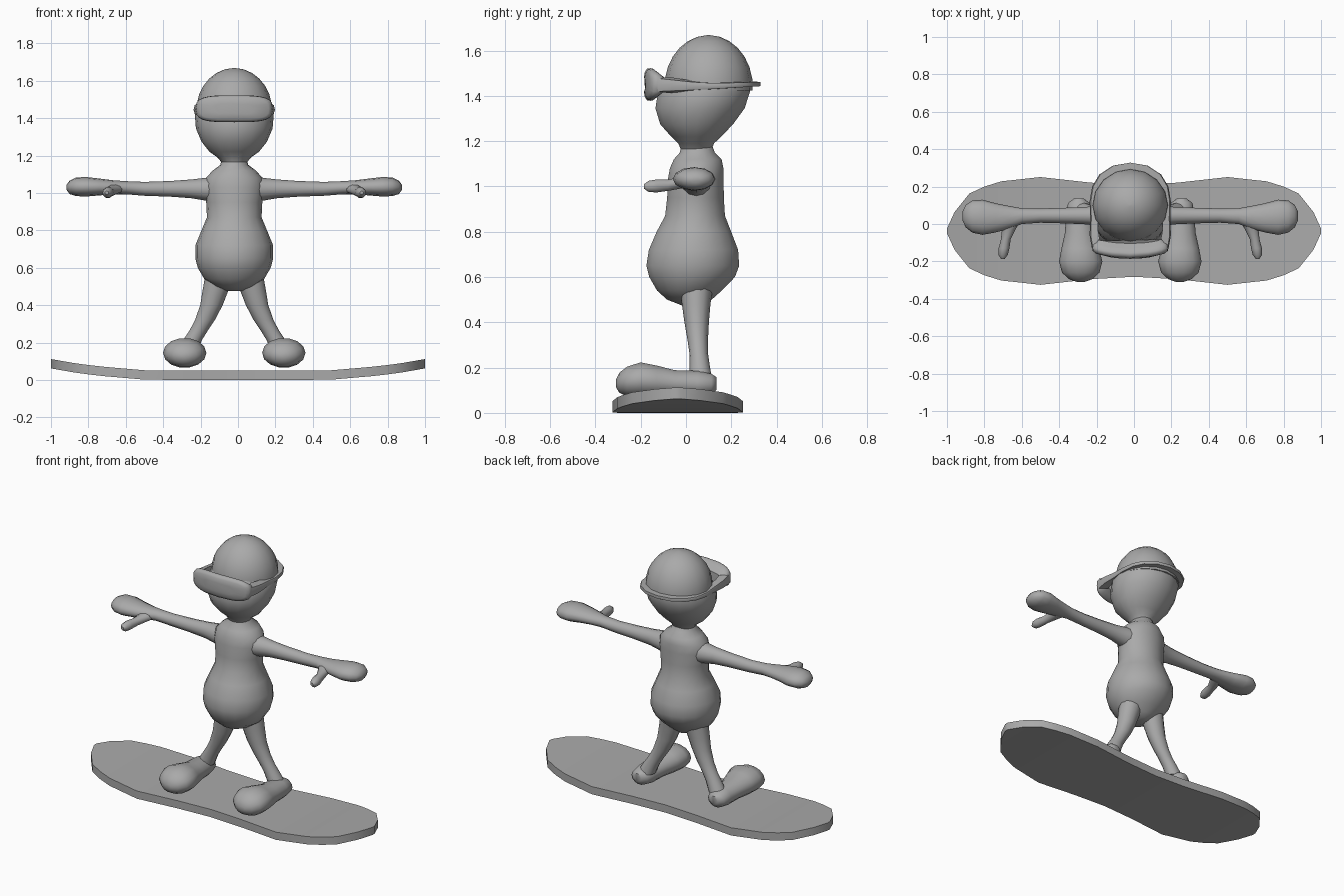
import bpy, bmesh, math
from mathutils import Vector

CX = -0.02  # the rider stands slightly off the board's middle

grey = bpy.data.materials.new("plain grey")
grey.diffuse_color = (0.4, 0.4, 0.4, 1)


def finish(name, bm, smooth=True):
    bmesh.ops.recalc_face_normals(bm, faces=bm.faces)
    mesh = bpy.data.meshes.new(name)
    bm.to_mesh(mesh)
    bm.free()
    obj = bpy.data.objects.new(name, mesh)
    bpy.context.collection.objects.link(obj)
    mesh.materials.append(grey)
    if smooth:
        bpy.ops.object.select_all(action='DESELECT')
        obj.select_set(True)
        bpy.context.view_layer.objects.active = obj
        bpy.ops.object.shade_smooth_by_angle(angle=math.radians(50))
    return obj


def skin_rings(bm, rings, closed=False):
    """Join equal point loops with quads; cap the ends unless closed."""
    loops = [[bm.verts.new(p) for p in ring] for ring in rings]
    pairs = list(zip(loops, loops[1:]))
    if closed:
        pairs.append((loops[-1], loops[0]))
    for a, b in pairs:
        n = len(a)
        for i in range(n):
            j = (i + 1) % n
            bm.faces.new((a[i], a[j], b[j], b[i]))
    if not closed:
        bm.faces.new(loops[0])
        bm.faces.new(loops[-1])


def loft(name, rings, u, v, sides):
    """rings: (centre, radius along u, radius along v)"""
    u, v = Vector(u), Vector(v)
    turns = [2 * math.pi * i / sides for i in range(sides)]
    bm = bmesh.new()
    skin_rings(bm, [[Vector(c) + u * a * math.cos(t) + v * b * math.sin(t) for t in turns]
                    for c, a, b in rings])
    return finish(name, bm)


X, Y, Z = (1, 0, 0), (0, 1, 0), (0, 0, 1)

# Snowboard: (x, half width, height of underside)
half = [(0, .245, 0), (.23, .258, 0), (.5, .288, .002), (.71, .265, .02),
        (.8, .237, .03), (.88, .2, .041), (.96, .1, .055), (1, .012, .062)]
stations = [(-x, w, z) for x, w, z in half[:0:-1]] + half
bm = bmesh.new()
skin_rings(bm, [[(x, -.037 - w, z), (x, -.037 + w, z),
                 (x, -.037 + w, z + .05), (x, -.037 - w, z + .05)] for x, w, z in stations])
finish("snowboard", bm)

# Torso: (z, y, x radius, y radius)
torso = [(.475, .03, .04, .05), (.5, .015, .1, .1), (.54, .015, .16, .145),
         (.6, .027, .195, .192), (.65, .03, .208, .208), (.72, .033, .208, .2),
         (.8, .035, .175, .167), (.87, .04, .146, .134), (.95, .042, .15, .127),
         (1.03, .043, .16, .125), (1.08, .047, .152, .12), (1.12, .052, .115, .107),
         (1.15, .05, .075, .078), (1.2, .045, .06, .065)]
loft("torso", [((CX, y, z), a, b) for z, y, a, b in torso], X, Y, 18)

# Head
head = [(1.16, .045, .065, .068), (1.19, .045, .09, .08), (1.22, .045, .132, .112),
        (1.274, .047, .175, .163), (1.345, .062, .205, .2), (1.42, .08, .211, .206),
        (1.47, .09, .19, .185)]
loft("head", [((CX, y, z), a, b) for z, y, a, b in head], X, Y, 18)

# Cap dome
dome = []
for i in range(8):
    t = math.radians(-4 + i * 13.2)
    r = max(math.cos(t), .02)
    dome.append(((CX, .1, 1.44 + .228 * math.sin(t)), .203 * r, .195 * r))
loft("cap_dome", dome, X, Y, 16)

# Goggle strap and rear brim: (x, y, height, half thickness)
side = [(.2, -.125, 1.448, .036), (.211, -.06, 1.446, .03), (.208, .03, 1.443, .022),
        (.211, .12, 1.443, .016), (.198, .2, 1.446, .014), (.16, .265, 1.449, .013),
        (.09, .312, 1.451, .012)]
path = side + [(0, .328, 1.452, .012)] + [(-x, y, z, h) for x, y, z, h in side[::-1]]
bm = bmesh.new()
rings = []
for x, y, z, h in path:
    ix, iy = x * .82, .06 + (y - .06) * .75
    rings.append([(CX + ix, iy, z - h), (CX + x, y, z - h * .8),
                  (CX + x * 1.03, y, z), (CX + x, y, z + h * .8), (CX + ix, iy, z + h)])
skin_rings(bm, rings)
finish("strap_and_brim", bm)

# Goggles: rounded lens outline, bowed around the face
outline = []
for i in range(24):
    t = 2 * math.pi * i / 24
    c, s = math.cos(t), math.sin(t)
    outline.append((math.copysign(abs(c) ** .55, c), math.copysign(abs(s) ** .6, s)))
bm = bmesh.new()
rings = []
for y, k, kz in [(-.075, .88, .45), (-.1, .97, .72), (-.125, 1, 1), (-.142, .98, .97),
                 (-.152, .9, .76), (-.156, .5, .4)]:
    rings.append([(CX + .205 * k * a, y - .03 * (1 - (k * a) ** 2), 1.45 + .072 * kz * b)
                  for a, b in outline])
skin_rings(bm, rings)
finish("goggles", bm)

# Limbs, one set per side
arm = [(.1, .045, 1.02, .075, .07), (.16, .045, 1.02, .06, .06), (.23, .045, 1.022, .047, .05),
       (.34, .045, 1.022, .042, .042), (.48, .045, 1.022, .038, .037),
       (.58, .042, 1.028, .042, .035), (.65, .035, 1.03, .062, .038),
       (.72, .033, 1.032, .078, .045), (.79, .036, 1.033, .094, .052),
       (.845, .04, 1.033, .086, .05), (.88, .042, 1.03, .06, .036), (.896, .043, 1.03, .025, .014)]
thumb = [(.635, .02, 1.025, .05, .028), (.65, -.03, 1.015, .036, .027),
         (.665, -.08, 1.005, .026, .026), (.675, -.13, 1.002, .029, .03),
         (.68, -.165, 1, .025, .026), (.681, -.186, 1, .01, .01)]
leg = [(.08, .045, .56, .075, .075), (.1, .045, .48, .069, .063), (.122, .047, .4, .06, .054),
       (.157, .052, .32, .053, .045), (.19, .056, .265, .049, .041),
       (.222, .06, .215, .05, .044), (.255, .065, .15, .055, .05)]
foot = [(.275, .135, .13, .028, .028), (.275, .112, .126, .058, .048),
        (.272, .05, .127, .07, .06), (.27, -.05, .13, .08, .06), (.268, -.13, .138, .1, .073),
        (.265, -.2, .145, .116, .08), (.265, -.26, .138, .1, .068),
        (.265, -.295, .133, .062, .045), (.265, -.31, .13, .02, .015)]
parts = [("arm", arm, Y, Z, 12), ("thumb", thumb, X, Z, 10),
         ("leg", leg, X, Y, 12), ("foot", foot, X, Z, 14)]
for label, s in (("left", 1), ("right", -1)):
    for name, rings, u, v, sides in parts:
        loft(f"{label}_{name}", [((CX + s * x, y, z), a, b) for x, y, z, a, b in rings],
             u, v, sides)
